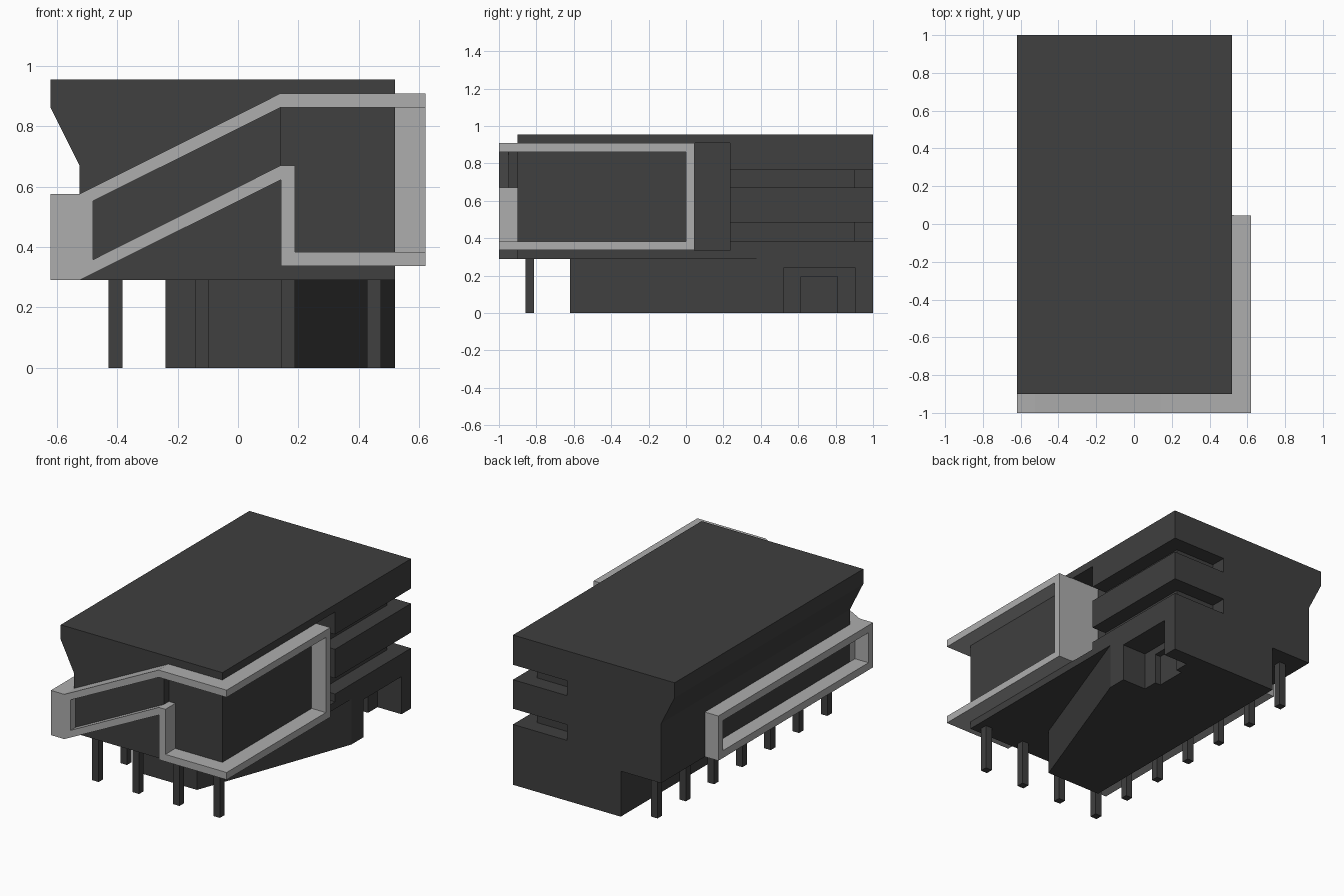
import bpy, bmesh
from mathutils import Vector

if "Cube" in bpy.data.objects:
    bpy.data.objects.remove(bpy.data.objects["Cube"])


def material(name, v):
    m = bpy.data.materials.new(name)
    m.diffuse_color = (v, v, v, 1)
    m.use_nodes = True
    m.node_tree.nodes["Principled BSDF"].inputs["Base Color"].default_value = m.diffuse_color
    return m


DARK = material("dark_cladding", 0.05)
LIGHT = material("light_trim", 0.42)


def prism(name, pts, axis, a, b, mat=DARK):
    """Extrude a 2D profile along an axis from a to b."""
    place = {'x': lambda u, v, w: (w, u, v),
             'y': lambda u, v, w: (u, w, v),
             'z': lambda u, v, w: (u, v, w)}[axis]
    bm = bmesh.new()
    face = bm.faces.new([bm.verts.new(place(u, v, a)) for u, v in pts])
    ext = bmesh.ops.extrude_face_region(bm, geom=[face])
    verts = [g for g in ext['geom'] if isinstance(g, bmesh.types.BMVert)]
    bmesh.ops.translate(bm, verts=verts,
                        vec=Vector(place(0, 0, b - a)))
    bmesh.ops.recalc_face_normals(bm, faces=bm.faces)
    me = bpy.data.meshes.new(name)
    bm.to_mesh(me)
    bm.free()
    me.materials.append(mat)
    ob = bpy.data.objects.new(name, me)
    bpy.context.collection.objects.link(ob)
    return ob


def box(name, x0, x1, y0, y1, z0, z1, mat=DARK):
    return prism(name, [(x0, y0), (x1, y0), (x1, y1), (x0, y1)], 'z', z0, z1, mat)


def cut(ob, cutter):
    mod = ob.modifiers.new("cut", 'BOOLEAN')
    mod.operation, mod.solver, mod.object = 'DIFFERENCE', 'EXACT', cutter
    cutter.hide_render = True
    bpy.context.view_layer.objects.active = ob
    bpy.ops.object.modifier_apply(modifier=mod.name)
    bpy.data.objects.remove(cutter)


# Upper storeys with flared left eave
body = prism("upper_storeys", [(-0.62, 0.955), (0.52, 0.955), (0.52, 0.29),
                               (-0.525, 0.29), (-0.525, 0.67), (-0.62, 0.86)],
             'y', -0.9, 1.0)
# Tall recess behind the corner window, then two strip slots wrapping the back corner
cut(body, box("recess_cutter", 0.32, 0.7, 0.045, 0.235, 0.335, 0.908))
for z0, z1 in ((0.385, 0.485), (0.67, 0.765)):
    cut(body, prism("slot_cutter", [(0.7, 0.2), (0.7, 1.1), (0.14, 1.1),
                                    (0.14, 0.9), (0.42, 0.9), (0.42, 0.2)],
                    'z', z0, z1))

# Ground floor with slanted wall, entrance porch and door niche
ground = prism("ground_floor", [(-0.24, -0.62), (0.145, -0.62), (0.52, 0.4),
                                (0.52, 1.0), (-0.24, 1.0)], 'z', 0, 0.29)
cut(ground, box("porch_cutter", 0.35, 0.7, 0.52, 0.905, -0.1, 0.24))
cut(ground, box("door_cutter", 0.31, 0.4, 0.615, 0.81, -0.1, 0.195))

# Columns: left row and front row share the corner column
spots = [(-0.405, -0.835 + 0.285 * i) for i in range(7)]
spots += [(-0.405 + 0.285 * i, -0.835) for i in range(1, 4)]
for x, y in spots:
    box("column", x - 0.023, x + 0.023, y - 0.023, y + 0.023, 0, 0.29)

# Front window frame: sloped band stepping down to the corner window
prism("front_frame", [(0.52, 0.908), (0.14, 0.908), (-0.525, 0.575), (-0.525, 0.29),
                      (0.142, 0.622), (0.142, 0.337), (0.52, 0.337), (0.52, 0.383),
                      (0.188, 0.383), (0.188, 0.67), (0.142, 0.67), (-0.48, 0.358),
                      (-0.48, 0.552), (0.142, 0.862), (0.52, 0.862)],
      'y', -1.0, -0.9, LIGHT)
# Sloped glazing set forward of the wall
prism("sloped_window", [(-0.48, 0.358), (0.142, 0.67), (0.142, 0.862), (-0.48, 0.552)],
      'y', -0.95, -0.9)

# Right window frame, open at the front corner
prism("right_frame", [(-1, 0.908), (0.045, 0.908), (0.045, 0.337), (-1, 0.337),
                      (-1, 0.383), (0, 0.383), (0, 0.862), (-1, 0.862)],
      'x', 0.52, 0.62, LIGHT)
# Frame jamb running into the recess
box("recess_jamb", 0.32, 0.53, 0.01, 0.047, 0.337, 0.908, LIGHT)

# Left window frame: closed ring
left = prism("left_frame", [(-1, 0.29), (0.56, 0.29), (0.56, 0.575), (-1, 0.575)],
             'x', -0.62, -0.525, LIGHT)
cut(left, box("ring_cutter", -0.7, -0.4, -0.953, 0.515, 0.337, 0.528, LIGHT))
